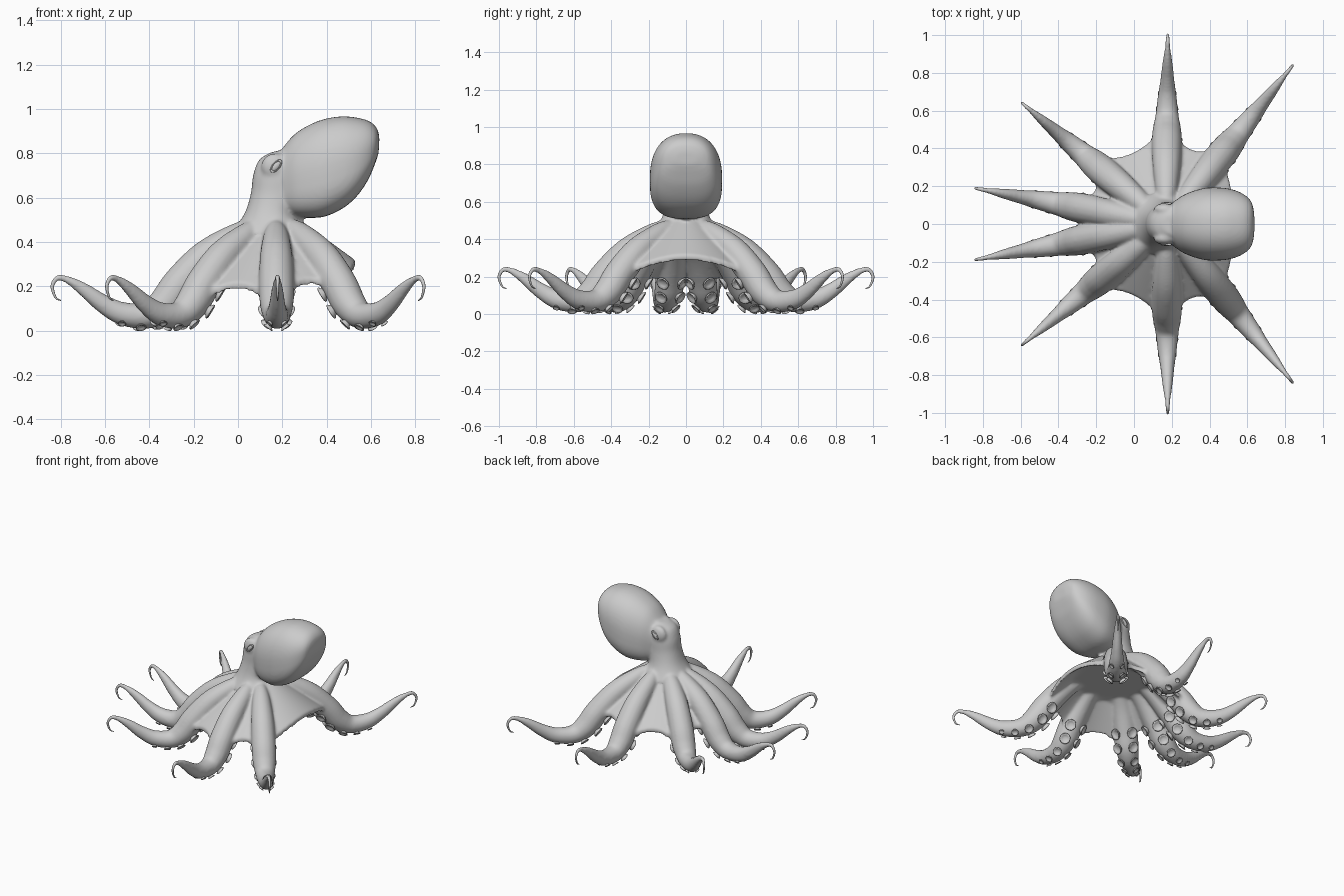
import bpy, bmesh
from math import sin, cos, pi, radians, copysign
from mathutils import Vector, Matrix

if "Cube" in bpy.data.objects:
    bpy.data.objects.remove(bpy.data.objects["Cube"])

ORIGIN = Vector((0.17, 0, 0))
# arm angle (degrees) and length factor, both sides
ARMS = [(s * a, k) for a, k in ((51.4, 1.045), (89.5, 0.975), (140, 0.97), (169.4, 1.0)) for s in (1, -1)]
# arm centre line: distance out, height, thickness radius
ARM_PATH = [(.03, .46, .035), (.12, .453, .05), (.22, .403, .063), (.33, .325, .075), (.44, .21, .08),
            (.51, .12, .076), (.59, .07, .062), (.70, .076, .053), (.79, .12, .043), (.88, .185, .031),
            (.95, .227, .019), (1.0, .237, .011), (1.025, .2, .008), (1.01, .15, .005), (.985, .135, .002)]


def spline(pts, n=5):
    """Catmull-Rom resampling of equal-length tuples."""
    p = [Vector(q) for q in pts]
    p = [p[0] * 2 - p[1]] + p + [p[-1] * 2 - p[-2]]
    out = []
    for i in range(1, len(p) - 2):
        a, b, c, d = p[i - 1:i + 3]
        for j in range(n):
            t = j / n
            out.append((b * 2 + (c - a) * t + (a * 2 - b * 5 + c * 4 - d) * t * t
                        + (b * 3 - a - c * 3 + d) * t ** 3) * 0.5)
    return out + [p[-2]]


def loft(bm, rings):
    """Skin a list of rings and cap both ends."""
    rows = [[bm.verts.new(v) for v in r] for r in rings]
    n = len(rows[0])
    for a, b in zip(rows, rows[1:]):
        for i in range(n):
            bm.faces.new((a[i], a[(i + 1) % n], b[(i + 1) % n], b[i]))
    bm.faces.new(rows[0])
    bm.faces.new(rows[-1])


def finish(bm, name):
    bmesh.ops.recalc_face_normals(bm, faces=bm.faces[:])
    me = bpy.data.meshes.new(name)
    bm.to_mesh(me)
    bm.free()
    for f in me.polygons:
        f.use_smooth = True
    ob = bpy.data.objects.new(name, me)
    bpy.context.collection.objects.link(ob)
    return ob


def body_rings(sections, top_power, low_power, n=48):
    """Sections: (x1, z1, x2, z2, half width) as chords in the side plane."""
    se = lambda v, pw: copysign(abs(v) ** (2 / pw), v)
    heads = spline([q[:3] for q in sections])
    tails = spline([(q[3], q[4], 0) for q in sections])
    rings = []
    for p, q in zip(heads, tails):
        a, b = Vector((p[0], 0, p[1])), Vector((p[2], 0, q[0]))
        c, h = (a + b) / 2 - (a - b) * .06, (a - b) / 2
        ring = []
        for t in (2 * pi * i / n for i in range(n)):
            up = cos(t) > 0
            pw = top_power if up else low_power
            ring.append(c + h * se(cos(t), pw) * (1.12 if up else .88) + Vector((0, q[1] * se(sin(t), pw), 0)))
        rings.append(ring)
    return rings


def arm_frames(angle, k):
    """Centre, outward normal, side direction, radius along one arm."""
    d = Vector((cos(radians(angle)), sin(radians(angle)), 0))
    side = Vector((-d.y, d.x, 0))
    pts = spline(ARM_PATH, 6)
    frames = []
    for i, p in enumerate(pts):
        t = pts[min(i + 1, len(pts) - 1)] - pts[max(i - 1, 0)]
        t = Vector((t.x, t.y)).normalized()
        frames.append((ORIGIN + d * p.x * k + Vector((0, 0, p.y)),
                       d * -t.y + Vector((0, 0, t.x)), side, max(p.z, .0015)))
    return frames


def tube(frames, n=16):
    """Round tube, slightly flattened sideways toward the tip."""
    return [[c + (nn * cos(t) + s * sin(t) * (.85 if r < .045 else 1 - max(0, .06 - r) * 10)) * r
             for t in (2 * pi * i / n for i in range(n))] for c, nn, s, r in frames]


# Web skirt between the arms
def web_rings(n=160):
    angs = sorted(a % 360 for a, _ in ARMS)

    def point(i, f, under):
        th = 360 * i / n
        lo = max([a for a in angs if a <= th], default=angs[-1] - 360)
        hi = min([a for a in angs if a > th], default=angs[0] + 360)
        e = 1 - abs((th - lo) / (hi - lo) * 2 - 1)
        c = cos(radians(th))
        edge = (.36 if c > .7 else .38 if c < -.98 else .415) + .1 * (1 - e) ** 2
        r = edge * f
        z = .58 - .87 * r + .05 * max(0, c) * r / .36
        if under:
            z = min(z - .035, .34)
        return ORIGIN + Vector((r * c, r * sin(radians(th)), z))

    fr = [.05 + .95 * j / 9 for j in range(10)]
    return ([[point(i, f, False) for i in range(n)] for f in fr]
            + [[point(i, f, True) for i in range(n)] for f in reversed(fr)])


# Body: mantle, head, web and arms fused into one skin
body = bmesh.new()
loft(body, body_rings([(.19, .81, .22, .53, .115), (.26, .89, .28, .512, .158), (.36, .945, .38, .512, .19),
                       (.46, .966, .47, .55, .192), (.54, .96, .535, .605, .178),
                       (.597, .942, .587, .68, .15), (.628, .91, .617, .75, .115),
                       (.638, .87, .634, .8, .06)], 2.3, 3))
loft(body, body_rings([(-.03, .44, .33, .44, .17), (.03, .53, .26, .52, .125), (.058, .62, .28, .6, .108),
                       (.068, .7, .3, .7, .105), (.095, .77, .3, .78, .092), (.15, .805, .28, .83, .055)], 2.2, 2.2))
loft(body, web_rings())
for s in (1, -1):  # eye mounds
    bmesh.ops.create_uvsphere(body, u_segments=24, v_segments=16, radius=.055,
                              matrix=Matrix.Translation((.165, s * .078, .74)) @ Matrix.Diagonal((1.1, .6, 1.1, 1)))

tips, suckers = bmesh.new(), bmesh.new()
CUP = [(.6, -.5), (.7, .15), (.97, .35), (1, .5), (.85, .58), (.6, .3), (.15, .25)]
for angle, k in ARMS:
    fr = arm_frames(angle, k)
    loft(body, tube(fr[:65]))
    start = [(c, nn, s, r * f) for (c, nn, s, r), f in zip(fr[58:65], (.5, .6, .7, .78, .85, .9, .95))]
    loft(tips, tube(start + fr[65:]))
    # two rows of suckers under each arm
    for idx, size in ((24, .037), (29, .036), (34, .03), (38, .024), (42, .018)):
        c, nn, side, r = fr[idx]
        for s in (1, -1):
            axis = (side * s * .75 - nn).normalized()
            base = c + axis * r * .94
            u = axis.orthogonal().normalized()
            v = axis.cross(u)
            loft(suckers, [[base + axis * h * size + (u * cos(t) + v * sin(t)) * q * size
                            for t in (2 * pi * i / 16 for i in range(16))] for q, h in CUP])

skin = finish(body, "body")
m = skin.modifiers.new("fuse", 'REMESH')
m.mode, m.voxel_size, m.use_smooth_shade = 'VOXEL', .009, True
m = skin.modifiers.new("soften", 'SMOOTH')
m.factor, m.iterations = .5, 9
finish(tips, "arm_tips")
finish(suckers, "suckers")

# Eyes: slanted lid ring with an eyeball
eyes = bmesh.new()
for s in (1, -1):
    mat = (Matrix.Translation((.172, s * .109, .742)) @ Matrix.Rotation(radians(40), 4, 'Y')
           @ Matrix.Diagonal((.5, 1, 1, 1)))
    ring = [[mat @ Vector(((.03 + .006 * cos(b)) * cos(a), .006 * s * sin(b), (.03 + .006 * cos(b)) * sin(a)))
             for b in (2 * pi * j / 10 for j in range(10))] for a in (2 * pi * i / 28 for i in range(29))]
    loft(eyes, ring)
    bmesh.ops.create_uvsphere(eyes, u_segments=20, v_segments=12, radius=.028,
                              matrix=mat @ Matrix.Diagonal((1, .3, 1, 1)))
bmesh.ops.remove_doubles(eyes, verts=eyes.verts[:], dist=1e-5)
finish(eyes, "eyes")
